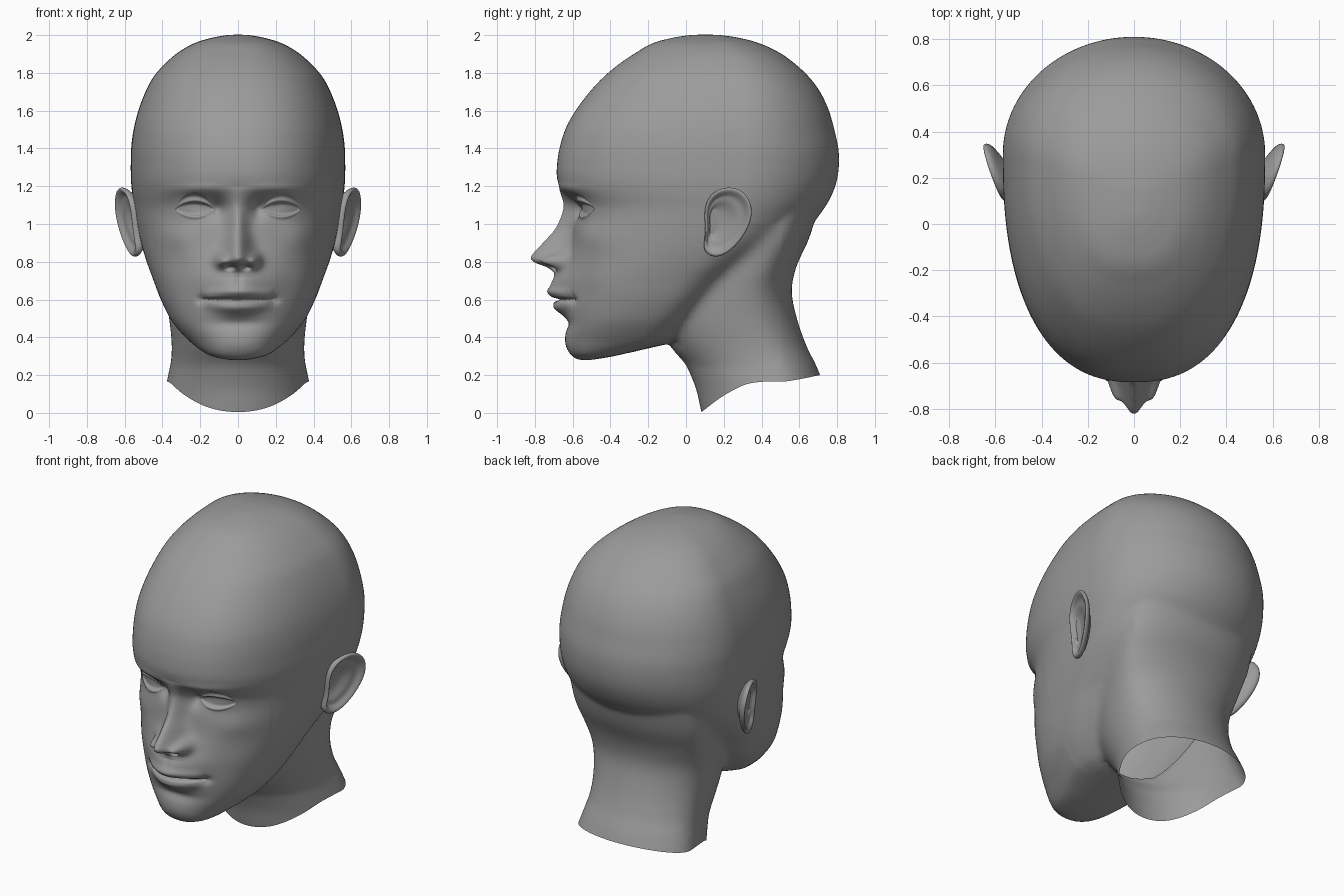
import bpy, bmesh
from math import sin, cos, exp, pi, copysign

cube = bpy.data.objects.get("Cube")
if cube:
    bpy.data.objects.remove(cube, do_unlink=True)

skin = bpy.data.materials.new("plain_grey")
skin.use_nodes = True
GREY = (0.33, 0.33, 0.33, 1)
skin.diffuse_color = GREY
skin.node_tree.nodes["Principled BSDF"].inputs["Base Color"].default_value = GREY


def curve(rows, t):
    """Smooth interpolation of table rows by their first column."""
    last = len(rows) - 1
    t = min(max(t, rows[0][0]), rows[last][0])
    i = 0
    while i < last - 1 and t > rows[i + 1][0]:
        i += 1

    def slope(k, c):
        a, b = rows[max(k - 1, 0)], rows[min(k + 1, last)]
        return (b[c] - a[c]) / (b[0] - a[0])
    h = rows[i + 1][0] - rows[i][0]
    s = (t - rows[i][0]) / h
    out = []
    for c in range(1, len(rows[0])):
        p, q = rows[i][c], rows[i + 1][c]
        out.append(p + (q - p) * s * s * (3 - 2 * s)
                   + h * s * (1 - s) * (slope(i, c) * (1 - s) - slope(i + 1, c) * s))
    return out


def bridge(bm, rings):
    """Skin a stack of vertex rings and cap both ends."""
    n = len(rings[0])
    for low, high in zip(rings, rings[1:]):
        for k in range(n):
            bm.faces.new((low[k], low[(k + 1) % n], high[(k + 1) % n], high[k]))
    bm.faces.new(rings[0][::-1])
    bm.faces.new(rings[-1])


def loft(bm, rows, front_power, sides=96, steps=5):
    """Rows are z, front y, back y, half width."""
    heights = [a[0] + (b[0] - a[0]) * k / steps for a, b in zip(rows, rows[1:]) for k in range(steps)]
    rings = []
    for z in heights + [rows[-1][0]]:
        front, back, width = curve(rows, z)
        mid = front + (back - front) * 0.66
        ring = []
        for k in range(sides):
            c, s = cos(2 * pi * k / sides), sin(2 * pi * k / sides)
            e, reach = (2 / front_power, mid - front) if s < 0 else (1, back - mid)
            ring.append(bm.verts.new((width * copysign(abs(c) ** e, c),
                                      mid + reach * copysign(abs(s) ** e, s), z)))
        rings.append(ring)
    bridge(bm, rings)


def make_object(name, bm):
    mesh = bpy.data.meshes.new(name)
    bm.to_mesh(mesh)
    bm.free()
    obj = bpy.data.objects.new(name, mesh)
    bpy.context.collection.objects.link(obj)
    mesh.materials.append(skin)
    mesh.shade_smooth()
    return obj


# Skull with jaw, and neck
SKULL = [(.28, -.57, -.5, .05), (.3, -.6, -.38, .14), (.33, -.62, -.25, .195), (.38, -.633, -.05, .258),
         (.44, -.633, .02, .315), (.5, -.63, .08, .36), (.61, -.635, .2, .415), (.7, -.64, .3, .448),
         (.785, -.625, .42, .48), (.92, -.605, .6, .52), (1.08, -.605, .73, .547), (1.16, -.65, .775, .56),
         (1.235, -.682, .8, .567), (1.315, -.683, .81, .568), (1.4, -.67, .807, .566), (1.5, -.64, .785, .553),
         (1.6, -.585, .757, .528), (1.7, -.51, .71, .49), (1.78, -.435, .65, .447), (1.85, -.35, .575, .385),
         (1.91, -.26, .49, .315), (1.96, -.17, .38, .225), (1.988, -.06, .27, .13), (2.002, .03, .17, .05)]
NECK = [(-.06, .1, .8, .4), (.01, .08, .77, .395), (.12, .055, .74, .385), (.2, .025, .71, .37),
        (.26, -.005, .685, .358), (.35, -.08, .64, .352), (.49, -.14, .59, .365), (.64, -.1, .56, .39),
        (.77, 0, .583, .42), (.92, .05, .65, .44), (1.08, .1, .7, .44)]
bm = bmesh.new()
loft(bm, SKULL, 2.4)
loft(bm, NECK, 2)
head = make_object("head", bm)

# Fuse the two volumes and soften the joint
remesh = head.modifiers.new("fuse", "REMESH")
remesh.mode = "VOXEL"
remesh.voxel_size = 0.012
soften = head.modifiers.new("soften", "SMOOTH")
soften.factor = 0.5
soften.iterations = 12
bpy.context.view_layer.update()
bm = bmesh.new()
bm.from_object(head, bpy.context.evaluated_depsgraph_get())
head.modifiers.clear()
jaw_joint = [v for v in bm.verts if abs(v.co.x) > .15 and -.2 < v.co.y < .5 and .25 < v.co.z < 1]
for _ in range(40):
    bmesh.ops.smooth_vert(bm, verts=jaw_joint, factor=0.5, use_axis_x=True, use_axis_y=True, use_axis_z=True)

# Finer mesh where the face is detailed
face_edges = [e for e in bm.edges if all(abs(v.co.x) < .36 and v.co.y < -.35 and .45 < v.co.z < 1.23
                                         for v in e.verts)]
bmesh.ops.subdivide_edges(bm, edges=face_edges, cuts=2, use_grid_fill=True)

NOSE = [(.72, 0, .08), (.745, .02, .08), (.77, .07, .078), (.8, .16, .076), (.83, .187, .072), (.9, .148, .06),
        (.96, .1, .052), (1.0, .078, .05), (1.08, .045, .052), (1.14, .02, .06), (1.2, 0, .07)]
# Sculpted bumps and hollows: centre x, centre z, radius x, radius z, forward amount
BUMPS = [(0, .66, .14, .13, .08), (0, .475, .13, .035, -.02), (0, .36, .12, .06, .008),
         (.19, .6, .03, .025, -.02), (0, .705, .02, .04, -.008),
         (.087, .805, .034, .036, .07), (.042, .772, .022, .014, -.045),
         (.2, 1.09, .11, .065, -.05), (.105, 1.08, .035, .05, -.03), (.23, 1.08, .09, .05, .036),
         (.2, 1.185, .16, .03, .014), (.34, .93, .1, .08, .02), (.27, .68, .08, .1, -.01)]


def bell(value, centre, radius):
    return exp(-((value - centre) / radius) ** 2)


def relief(x, z):
    """How far the face stands forward of the plain skull."""
    d = sum(a * bell(x, cx, rx) * bell(z, cz, rz) for cx, cz, rx, rz, a in BUMPS)
    height, width = curve(NOSE, z)
    d += height * bell(x, 0, width)
    # Lips with the line between them
    lip = max(0, 1 - (x / .19) ** 2)
    if lip:
        d += .02 * lip ** .6 * bell(z, .64 - .3 * x * x, .026)
        d += .026 * lip * bell(z, .555 + .6 * x * x, .03)
        d -= .035 * lip ** .4 * bell(z, .6, .009)
    # Eye opening, lids and upper crease
    almond = 1 - ((x - .23) / .098) ** 2
    if almond > .02:
        t = (z - 1.08) / (.032 * almond ** .7)
        d -= .015 * almond ** .3 / (1 + exp(min(50, (abs(t) - 1) * 9)))
        d += .008 * almond * bell(abs(t), 1.35, .3)
        d -= .01 * almond * bell(t, 2.2, .4)
    return d


for v in bm.verts:
    if v.co.y < -.3 and v.co.z < 1.35:
        v.co.y -= relief(abs(v.co.x), v.co.z)

# Open, curved cut at the foot of the neck
HEM = [(.08, .003), (.19, .085), (.31, .148), (.41, .165), (.53, .167), (.71, .2)]
for v in bm.verts:
    v.co.z -= curve(HEM, v.co.y)[0]
bmesh.ops.bisect_plane(bm, geom=bm.verts[:] + bm.edges[:] + bm.faces[:], dist=1e-5,
                       plane_co=(0, 0, 0), plane_no=(0, 0, 1), clear_inner=True)
for v in bm.verts:
    v.co.z += curve(HEM, v.co.y)[0]
bm.to_mesh(head.data)
bm.free()
head.data.shade_smooth()

# Ears: one outline stepped from the root over the rim into the bowl
OUTLINE = [(.1, 1.1), (.14, 1.17), (.23, 1.2), (.31, 1.17), (.352, 1.09), (.34, 1), (.28, .9),
           (.2, .832), (.135, .826), (.088, .865), (.105, .94), (.1, 1.02)]
# Scale, outward lift, forward shift
STEPS = [(.5, -.14, .05), (.6, -.06, .04), (.96, -.03, 0), (1.04, -.004, 0), (.98, .014, 0),
         (.86, .004, 0), (.76, -.016, .005), (.6, -.014, .015), (.42, -.034, .03), (.2, -.038, .035)]
bm = bmesh.new()
rings = []
for scale, lift, shift in STEPS:
    ring = []
    for y, z in OUTLINE:
        y = .2 + (y - .2) * scale - shift
        z = 1.02 + (z - 1.02) * scale
        ring.append(bm.verts.new((.548 + .35 * (y - .1) + .12 * (z - 1) + lift, y, z)))
    rings.append(ring)
bridge(bm, rings)
bmesh.ops.recalc_face_normals(bm, faces=bm.faces)
ears = make_object("ears", bm)
ears.modifiers.new("both_sides", "MIRROR")
rounding = ears.modifiers.new("rounding", "SUBSURF")
rounding.levels = rounding.render_levels = 2
